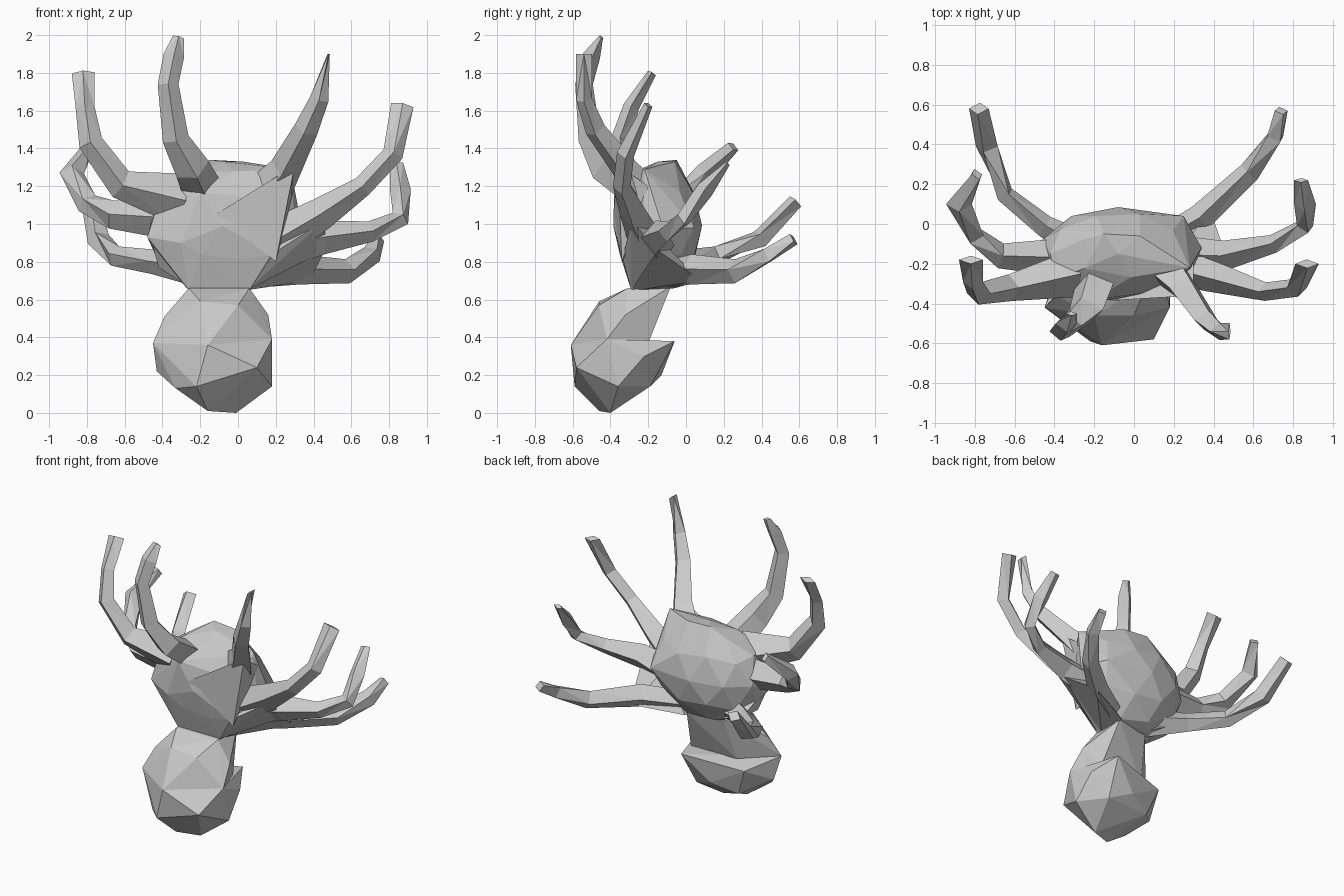
import bpy, bmesh, math
from mathutils import Vector, Matrix


def finish(name, bm):
    bmesh.ops.recalc_face_normals(bm, faces=bm.faces)
    mesh = bpy.data.meshes.new(name)
    bm.to_mesh(mesh)
    bm.free()
    obj = bpy.data.objects.new(name, mesh)
    bpy.context.collection.objects.link(obj)
    return obj


def hull(name, points, ball=None):
    """Faceted convex lump, optionally wrapped around a scaled icosphere."""
    bm = bmesh.new()
    if ball:
        center, size = ball
        mat = Matrix.Translation(center) @ Matrix.Diagonal((*size, 1))
        bmesh.ops.create_icosphere(bm, subdivisions=2, radius=1, matrix=mat)
        bmesh.ops.delete(bm, geom=bm.edges[:], context='EDGES_FACES')
    for p in points:
        bm.verts.new(p)
    res = bmesh.ops.convex_hull(bm, input=bm.verts[:])
    junk = {g for g in res['geom_interior'] + res['geom_unused']
            if isinstance(g, bmesh.types.BMVert)}
    bmesh.ops.delete(bm, geom=list(junk), context='VERTS')
    return finish(name, bm)


def leg(name, path, tip=(1.0, 0.4)):
    """Four-sided tapering tube along (x, y, z, radius) points with a blade-like end."""
    bm = bmesh.new()
    pts = [Vector(p[:3]) for p in path]
    rings = []
    last = len(pts) - 1
    for i, p in enumerate(pts):
        t = (pts[min(i + 1, last)] - pts[max(i - 1, 0)]).normalized()
        side = t.cross(Vector((0, 1, 0))).normalized()
        up = t.cross(side).normalized()
        a, b = tip if i == last else (1.0, 0.85)
        r = path[i][3]
        rings.append([bm.verts.new(p + r * (a * math.cos(k * math.pi / 2) * side
                                            + b * math.sin(k * math.pi / 2) * up))
                      for k in range(4)])
    for r0, r1 in zip(rings, rings[1:]):
        for k in range(4):
            bm.faces.new((r0[k], r0[(k + 1) % 4], r1[(k + 1) % 4], r1[k]))
    bm.faces.new(rings[0])
    bm.faces.new(rings[-1])
    bmesh.ops.triangulate(bm, faces=bm.faces[:])
    return finish(name, bm)


# Rounded upper body, drawn down to the neck
hull("upper_body",
     [(-0.26, -0.29, 0.65), (0.06, -0.29, 0.65), (-0.18, -0.10, 0.67), (0.05, -0.08, 0.67),
      (-0.48, -0.28, 0.93), (-0.40, -0.28, 1.18), (0.28, -0.22, 1.29), (0.03, -0.06, 1.33),
      (-0.15, -0.05, 1.34), (-0.20, -0.38, 1.17), (-0.30, -0.36, 0.90), (0.18, -0.34, 0.84),
      (0.25, 0.04, 0.98), (0.34, -0.12, 0.97)],
     ball=((-0.08, -0.15, 0.99), (0.40, 0.235, 0.34)))

# Lower round body: bowl with a ledge at the back
rim = [(-0.16, -0.61, 0.36), (-0.45, -0.42, 0.37), (0.18, -0.42, 0.39), (-0.32, -0.45, 0.37)]
hull("lower_bowl", rim +
     [(-0.16, -0.46, 0.01), (-0.01, -0.40, 0.0), (0.18, -0.36, 0.14), (-0.33, -0.48, 0.13),
      (-0.22, -0.59, 0.14), (0.10, -0.58, 0.24), (-0.27, -0.20, 0.14), (0.05, -0.19, 0.14),
      (-0.43, -0.36, 0.22), (0.08, -0.06, 0.38), (-0.34, -0.16, 0.33), (-0.10, -0.13, 0.20),
      (0.17, -0.22, 0.30)])

# Lower body dome narrowing to the neck
hull("lower_dome", rim +
     [(0.16, -0.32, 0.52), (-0.39, -0.36, 0.51), (-0.20, -0.46, 0.59), (0.0, -0.46, 0.57),
      (-0.26, -0.31, 0.66), (0.06, -0.31, 0.66), (-0.20, -0.13, 0.67), (0.05, -0.08, 0.67),
      (-0.24, -0.22, 0.37), (0.10, -0.20, 0.37)])

# Left legs, front to back
leg("left_leg_1", [(-0.18, -0.24, 1.16, 0.11), (-0.24, -0.43, 1.29, 0.095),
                   (-0.33, -0.51, 1.45, 0.07), (-0.37, -0.54, 1.74, 0.055),
                   (-0.34, -0.50, 1.89, 0.055), (-0.315, -0.45, 1.99, 0.03)])
leg("left_leg_2", [(-0.30, -0.25, 1.13, 0.14), (-0.62, -0.32, 1.21, 0.08),
                   (-0.78, -0.35, 1.43, 0.065), (-0.81, -0.29, 1.62, 0.05),
                   (-0.82, -0.18, 1.80, 0.06)])
leg("left_leg_3", [(-0.32, -0.17, 1.03, 0.12), (-0.67, -0.16, 1.05, 0.075),
                   (-0.80, -0.06, 1.11, 0.06), (-0.88, 0.10, 1.27, 0.065),
                   (-0.79, 0.25, 1.41, 0.03)], tip=(1.0, 1.2))
leg("left_leg_4", [(-0.22, -0.14, 0.77, 0.10), (-0.45, -0.01, 0.80, 0.065),
                   (-0.65, 0.15, 0.83, 0.055), (-0.74, 0.39, 0.92, 0.06),
                   (-0.78, 0.58, 1.12, 0.05)], tip=(1.0, 0.8))

# Right legs, front to back
leg("right_leg_1", [(0.14, -0.20, 1.14, 0.13), (0.25, -0.32, 1.29, 0.085),
                    (0.36, -0.48, 1.50, 0.065), (0.43, -0.54, 1.66, 0.05),
                    (0.48, -0.54, 1.90, 0.012)], tip=(0.5, 3.5))
leg("right_leg_2", [(0.16, -0.20, 0.89, 0.12), (0.45, -0.28, 1.06, 0.085),
                    (0.66, -0.34, 1.20, 0.055), (0.82, -0.32, 1.37, 0.055),
                    (0.87, -0.20, 1.63, 0.06)])
leg("right_leg_3", [(0.14, -0.15, 0.86, 0.12), (0.45, -0.16, 0.93, 0.09),
                    (0.70, -0.10, 0.96, 0.055), (0.86, -0.01, 1.03, 0.05),
                    (0.86, 0.10, 1.18, 0.055), (0.84, 0.22, 1.32, 0.035)])
leg("right_leg_4", [(0.05, -0.13, 0.73, 0.07), (0.33, 0.03, 0.76, 0.08),
                    (0.58, 0.26, 0.75, 0.065), (0.71, 0.44, 0.84, 0.055),
                    (0.74, 0.57, 0.92, 0.035)], tip=(1.0, 1.0))

# Webbing from leg roots down to the neck
hull("front_web", [(0.30, -0.36, 1.31), (-0.12, -0.385, 1.05), (0.20, -0.34, 0.80),
                   (0.30, -0.20, 1.20), (0.0, -0.20, 1.0)])
hull("right_web", [(0.05, -0.29, 0.65), (0.06, -0.06, 0.66), (0.18, -0.33, 0.84),
                   (0.46, -0.29, 1.02), (0.46, -0.15, 0.86), (0.25, -0.15, 1.0)])
hull("rear_right_web", [(0.05, -0.26, 0.65), (0.05, -0.06, 0.66), (0.46, -0.15, 0.86),
                        (0.38, 0.08, 0.70), (0.25, -0.12, 0.90)])
hull("left_web", [(-0.25, -0.29, 0.66), (-0.18, -0.10, 0.68), (-0.42, -0.20, 0.77),
                  (-0.42, -0.02, 0.78), (-0.47, -0.27, 0.95), (-0.25, -0.2, 0.95)])
